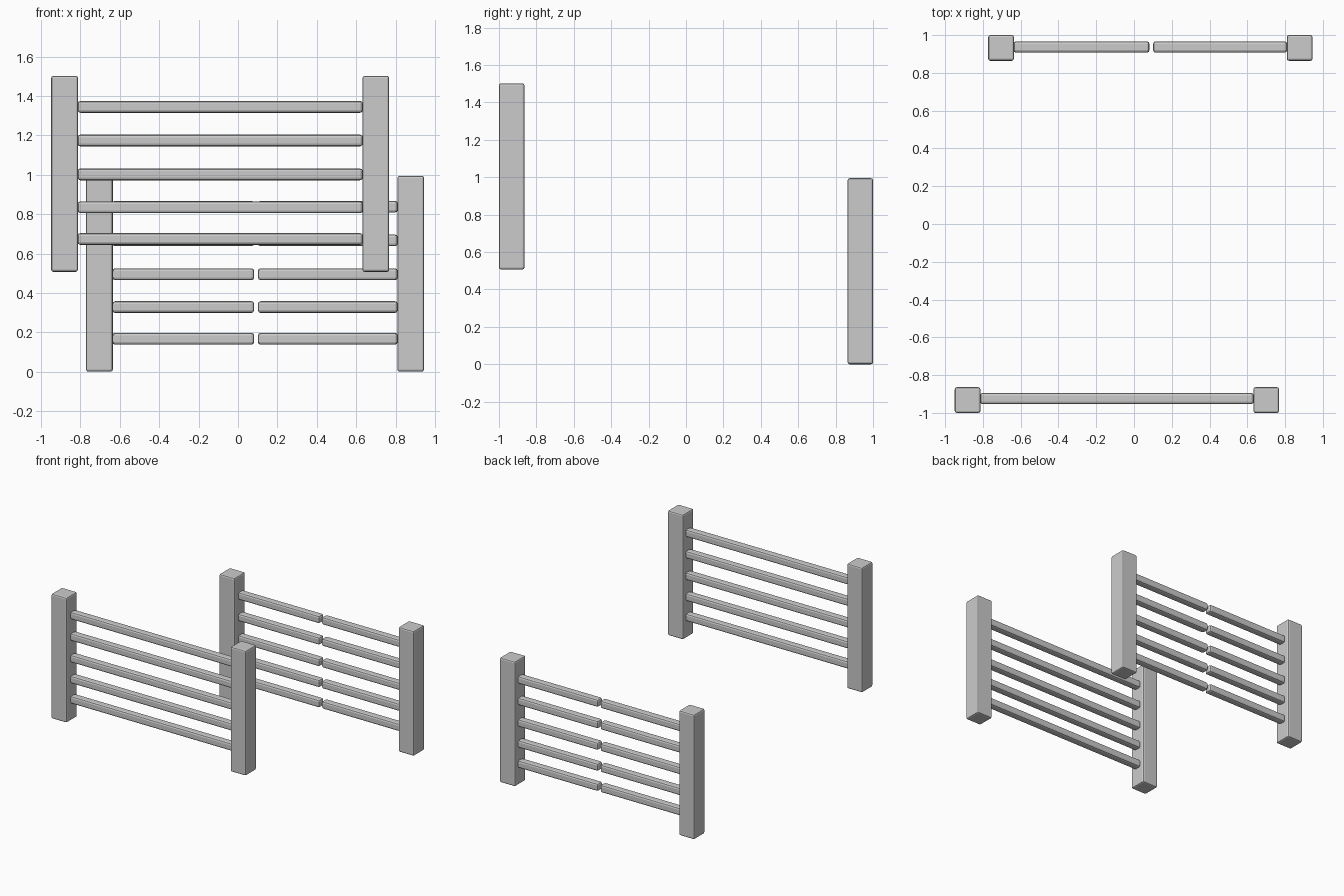
import bpy

if "Cube" in bpy.data.objects:
    bpy.data.objects.remove(bpy.data.objects["Cube"])


def block(name, lo, hi, bevel):
    """Box between two corners with softened edges."""
    bpy.ops.mesh.primitive_cube_add(
        size=1, location=[(a + b) / 2 for a, b in zip(lo, hi)])
    ob = bpy.context.object
    ob.name = name
    ob.scale = [b - a for a, b in zip(lo, hi)]
    bpy.ops.object.transform_apply(location=False, rotation=False, scale=True)
    mod = ob.modifiers.new("soft_edges", 'BEVEL')
    mod.width = bevel
    mod.segments = 2
    return ob


POST = 0.136          # post thickness
HEIGHT = 0.995        # post height
RAIL = 0.06           # rail thickness
SPAN = 1.717          # overall fence length
RAIL_Z = (0.167, 0.328, 0.495, 0.667, 0.838)


def fence(name, x0, y0, z0, rail_y, gap=None):
    x1 = x0 + SPAN
    # two end posts
    for side, x in (("left", x0), ("right", x1 - POST)):
        block(f"{name}_post_{side}", (x, y0, z0),
              (x + POST, y0 + POST, z0 + HEIGHT), 0.011)
    # rails, either whole or broken in the middle
    a, b = x0 + POST - 0.002, x1 - POST + 0.002
    pieces = [(a, gap[0]), (gap[1], b)] if gap else [(a, b)]
    for i, z in enumerate(RAIL_Z):
        for j, (s, e) in enumerate(pieces):
            block(f"{name}_rail_{i}_{j}",
                  (s, rail_y - RAIL / 2, z0 + z - RAIL / 2),
                  (e, rail_y + RAIL / 2, z0 + z + RAIL / 2), 0.014)


# whole fence in front, raised
fence("whole_fence", -0.949, -1.0, 0.507, -0.924)
# broken fence at the back, on the ground
fence("broken_fence", -0.772, 1.0 - POST, 0.0, 0.937, gap=(0.082, 0.101))
